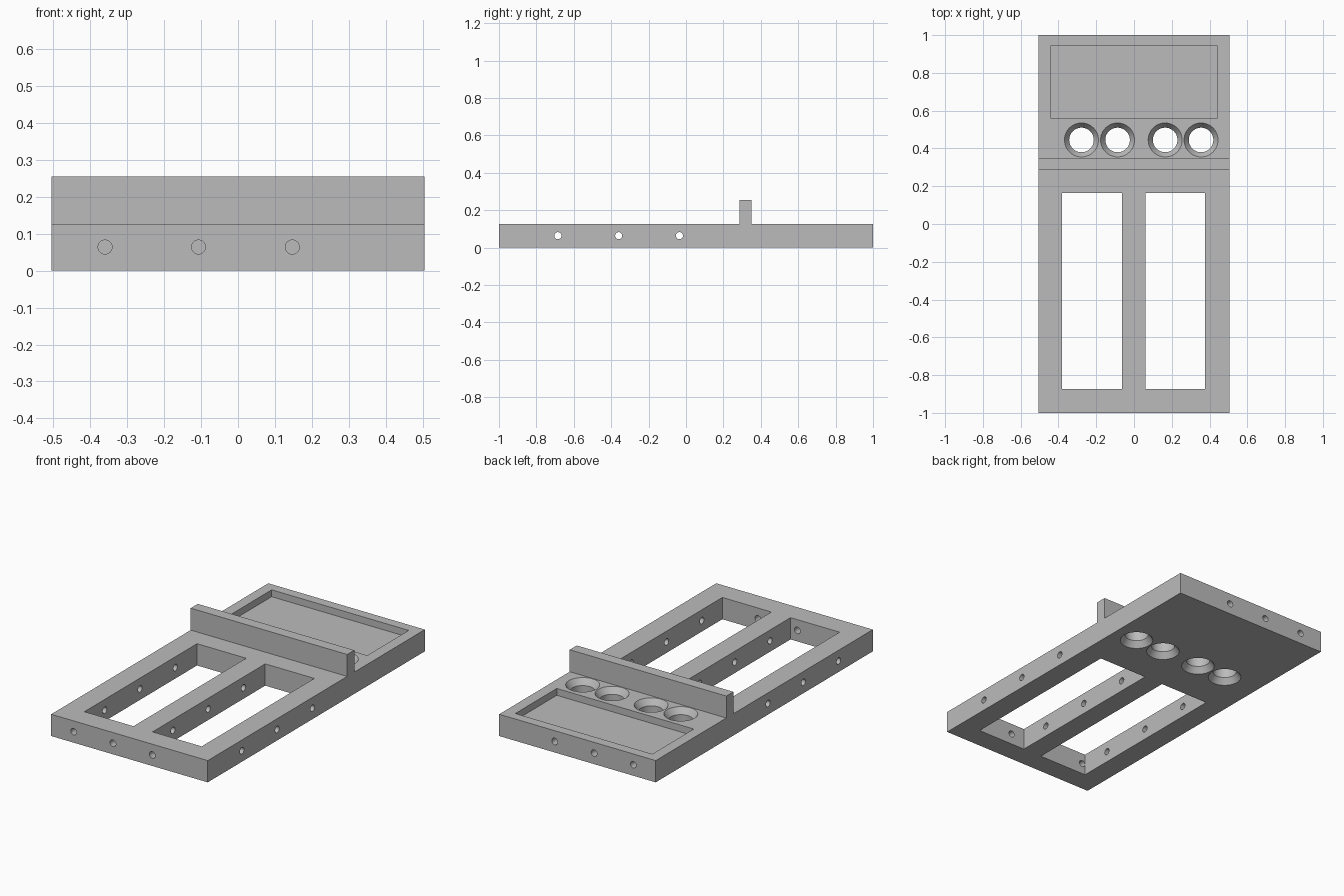
import bpy, bmesh, math
from mathutils import Matrix, Vector

cube = bpy.data.objects.get("Cube")
if cube:
    bpy.data.objects.remove(cube, do_unlink=True)

HALF_W = 0.505   # half width of the plate
H = 0.127        # plate thickness

grey = bpy.data.materials.new("plain_grey")
grey.use_nodes = True
colour = (0.5, 0.5, 0.5, 1)
grey.diffuse_color = colour
grey.node_tree.nodes["Principled BSDF"].inputs["Base Color"].default_value = colour


def finish(name, bm):
    bmesh.ops.recalc_face_normals(bm, faces=bm.faces)
    mesh = bpy.data.meshes.new(name)
    bm.to_mesh(mesh)
    bm.free()
    mesh.materials.append(grey)
    obj = bpy.data.objects.new(name, mesh)
    bpy.context.collection.objects.link(obj)
    return obj


def add_box(bm, lo, hi):
    lo, hi = Vector(lo), Vector(hi)
    size = Matrix.Diagonal((*(hi - lo), 1))
    bmesh.ops.create_cube(bm, size=1, matrix=Matrix.Translation((lo + hi) / 2) @ size)


def add_drill(bm, centre, length, axis):
    turn = Matrix.Rotation(math.pi / 2, 4, axis)
    bmesh.ops.create_cone(bm, cap_ends=True, segments=32, radius1=0.019, radius2=0.019,
                          depth=length, matrix=Matrix.Translation(centre) @ turn)


def add_lathe(bm, x, y, profile, segments=48):
    rings = []
    for r, z in profile:
        angles = [math.tau * i / segments for i in range(segments)]
        rings.append([bm.verts.new((x + r * math.cos(a), y + r * math.sin(a), z)) for a in angles])
    for low, high in zip(rings, rings[1:]):
        for i in range(segments):
            j = (i + 1) % segments
            bm.faces.new((low[i], low[j], high[j], high[i]))
    bm.faces.new(rings[0][::-1])
    bm.faces.new(rings[-1])


def cut(obj, name, bm):
    cutter = finish(name, bm)
    cutter.hide_render = True
    mod = obj.modifiers.new(name, 'BOOLEAN')
    mod.operation = 'DIFFERENCE'
    mod.solver = 'EXACT'
    mod.object = cutter
    bpy.context.view_layer.objects.active = obj
    bpy.ops.object.modifier_apply(modifier=name)
    bpy.data.objects.remove(cutter, do_unlink=True)


# Plate with upright bar: side profile extruded across the width
side = [(-1, 0), (1, 0), (1, H), (0.35, H), (0.35, 0.255), (0.285, 0.255), (0.285, H), (-1, H)]
bm = bmesh.new()
face = bm.faces.new([bm.verts.new((-HALF_W, y, z)) for y, z in side])
ext = bmesh.ops.extrude_face_region(bm, geom=[face])
moved = [v for v in ext["geom"] if isinstance(v, bmesh.types.BMVert)]
bmesh.ops.translate(bm, verts=moved, vec=(2 * HALF_W, 0, 0))
plate = finish("base_plate", bm)

# Two long windows and the shallow tray at the back
bm = bmesh.new()
for x0 in (-0.38, 0.06):
    add_box(bm, (x0, -0.873, -0.1), (x0 + 0.317, 0.165, 0.2))
add_box(bm, (-0.443, 0.561, 0.087), (0.441, 0.943, 0.2))
cut(plate, "pocket_cutter", bm)

# Round holes, countersunk on both faces
bm = bmesh.new()
d = 0.035
for x in (-0.278, -0.087, 0.165, 0.355):
    add_lathe(bm, x, 0.445, [(0.09, -0.05), (0.09, 0), (0.065, d),
                             (0.065, H - d), (0.09, H), (0.09, H + 0.05)])
cut(plate, "countersink_cutter", bm)

# Small drillings: right through sideways, front wall, and blind at the back
bm = bmesh.new()
for y in (-0.685, -0.36, -0.035):
    add_drill(bm, (0, y, 0.064), 1.2, 'Y')
for x in (-0.36, -0.107, 0.147):
    for y in (-0.97, 1):
        add_drill(bm, (x, y, 0.064), 0.254, 'X')
cut(plate, "drill_cutter", bm)

# Smooth bores with sharp edges
bpy.ops.object.select_all(action='DESELECT')
plate.select_set(True)
bpy.context.view_layer.objects.active = plate
bpy.ops.object.shade_smooth_by_angle(angle=math.radians(25))
